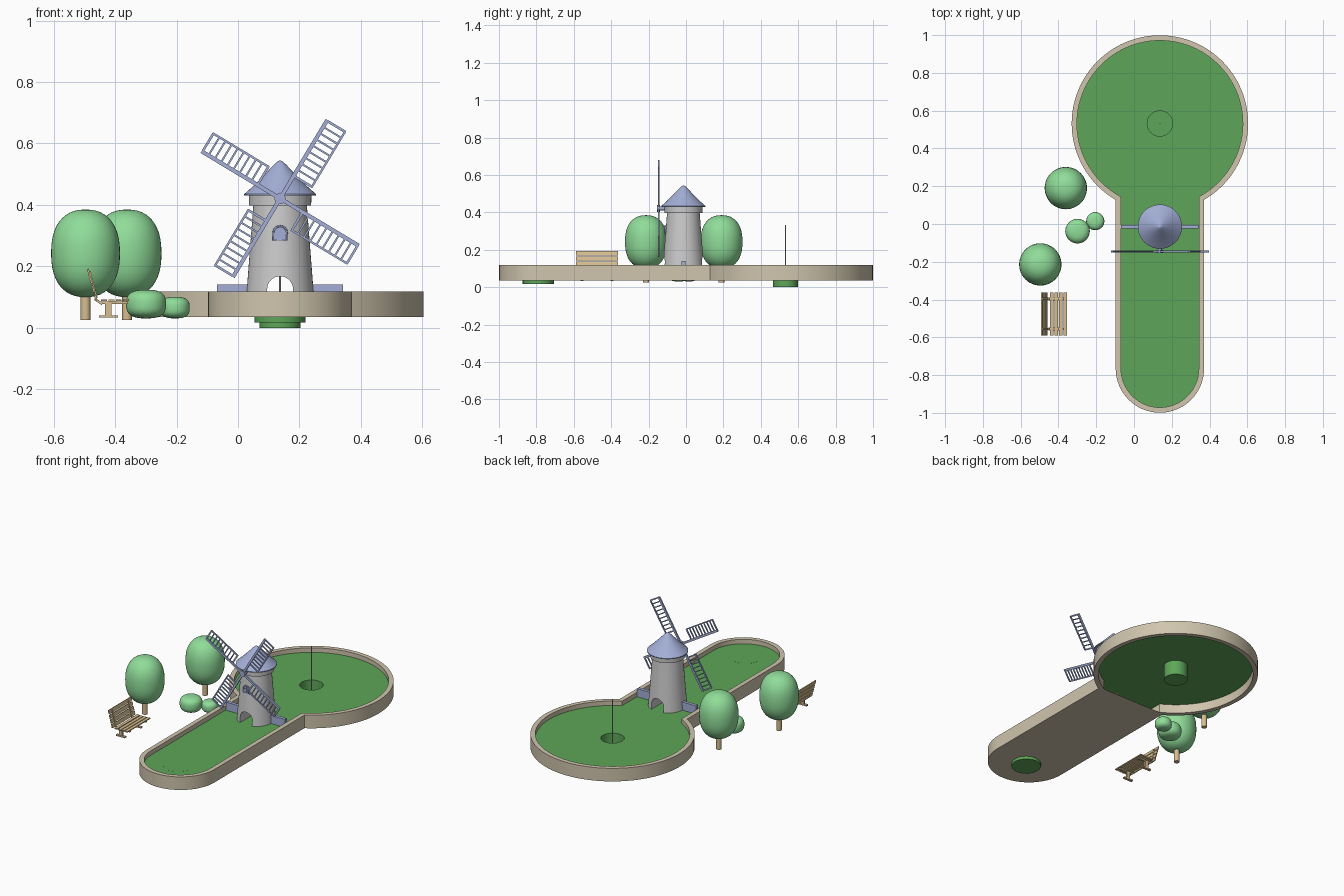
import bpy, bmesh, math
from math import sin, cos, pi, sqrt, radians
from mathutils import Matrix, Vector

if "Cube" in bpy.data.objects:
    bpy.data.objects.remove(bpy.data.objects["Cube"])

def material(name, r, g, b):
    m = bpy.data.materials.new(name)
    m.diffuse_color = (r, g, b, 1)
    m.use_nodes = True
    m.node_tree.nodes["Principled BSDF"].inputs["Base Color"].default_value = m.diffuse_color
    return m

TURF = material("turf", .11, .38, .10)
STONE = material("stone", .63, .56, .42)
LEAF = material("leaf", .28, .72, .32)
BLUE = material("blue_paint", .37, .43, .68)
WOOD = material("wood", .68, .51, .28)
CX, CUP_Y, TEE_Y, MILL_Y = .137, .532, -.79, -.014
BASE, TURF_Z, RIM = .036, .09, .118

def finish(name, bm, mat=None, smooth=35):
    me = bpy.data.meshes.new(name)
    bm.to_mesh(me)
    bm.free()
    ob = bpy.data.objects.new(name, me)
    bpy.context.collection.objects.link(ob)
    if mat:
        me.materials.append(mat)
    bpy.ops.object.select_all(action='DESELECT')
    ob.select_set(True)
    bpy.context.view_layer.objects.active = ob
    if smooth:
        bpy.ops.object.shade_smooth_by_angle(angle=radians(smooth))
    return ob

def bridge(bm, a, b):
    for i in range(len(a)):
        j = (i + 1) % len(a)
        bm.faces.new((a[i], a[j], b[j], b[i]))

def lathe(name, profile, loc, mat=None, seg=48, caps=(True, True)):
    """Revolve (radius, z) points, listed bottom to top, about z."""
    bm = bmesh.new()
    rings = [[bm.verts.new((loc[0] + r * cos(2 * pi * k / seg),
                            loc[1] + r * sin(2 * pi * k / seg), z))
              for k in range(seg)] for r, z in profile]
    for a, b in zip(rings, rings[1:]):
        bridge(bm, a, b)
    if caps[0]:
        bm.faces.new(rings[0][::-1])
    if caps[1]:
        bm.faces.new(rings[-1])
    return finish(name, bm, mat)

def boxes(name, parts, mat, world=Matrix()):
    """Several boxes in one mesh; each part is (centre, size, tilt about y)."""
    bm = bmesh.new()
    for c, s, tilt in parts:
        m = world @ Matrix.Translation(c) @ Matrix.Rotation(tilt, 4, 'Y') @ Matrix.Diagonal((*s, 1))
        bmesh.ops.create_cube(bm, size=1, matrix=m)
    return finish(name, bm, mat, 0)

def prism(name, outline, y0, y1, mat=None):
    bm = bmesh.new()
    a = [bm.verts.new((x, y0, z)) for x, z in outline]
    b = [bm.verts.new((x, y1, z)) for x, z in outline]
    bridge(bm, a, b)
    bm.faces.new(a[::-1])
    bm.faces.new(b)
    bmesh.ops.recalc_face_normals(bm, faces=bm.faces)
    return finish(name, bm, mat)

def arch(half, z0, spring, rise, n=16):
    return [(CX - half, z0), (CX + half, z0)] + [
        (CX + half * cos(pi * k / n), spring + rise * sin(pi * k / n)) for k in range(n + 1)]

def lane_end(w, n=32):
    return [(CX - w * cos(pi * k / n), -.765 - w * sin(pi * k / n)) for k in range(n + 1)]

def keyhole(R, w, n=80):
    a0 = -pi / 2 + math.asin(w / R)
    sweep = 3 * pi / 2 - math.asin(w / R) - a0
    return [(CX + R * cos(a0 + sweep * k / n), CUP_Y + R * sin(a0 + sweep * k / n))
            for k in range(n + 1)] + lane_end(w)

# course border wall
bm = bmesh.new()
loops = [[bm.verts.new((x, y, z)) for x, y in keyhole(R, w)]
         for R, w, z in ((.467, .234, BASE), (.467, .234, RIM), (.439, .206, RIM), (.439, .206, BASE))]
for i in range(4):
    bridge(bm, loops[i], loops[(i + 1) % 4])
bmesh.ops.recalc_face_normals(bm, faces=bm.faces)
finish("course_border", bm, STONE)

# putting surface with cup opening
bm = bmesh.new()
edges = []
ring = [(CX + .067 * cos(2 * pi * k / 48), CUP_Y + .067 * sin(2 * pi * k / 48)) for k in range(48)]
for pts in (keyhole(.439, .206), ring):
    vs = [bm.verts.new((x, y, TURF_Z)) for x, y in pts]
    edges += [bm.edges.new((vs[i], vs[(i + 1) % len(vs)])) for i in range(len(vs))]
bmesh.ops.triangle_fill(bm, edges=edges, use_beauty=True)
for f in bm.faces:
    f.normal_update()
    if f.normal.z < 0:
        f.normal_flip()
finish("putting_surface", bm, TURF, 0)

# underside of the lane
bm = bmesh.new()
under = lane_end(.206) + [(CX + .206, .143), (CX - .206, .143)]
bm.faces.new([bm.verts.new((x, y, BASE)) for x, y in reversed(under)])
finish("lane_underside", bm, STONE, 0)

# cup, tee pad and pole
lathe("cup", [(.067, 0), (.067, TURF_Z)], (CX, CUP_Y), TURF, caps=(True, False))
lathe("tee_pad", [(.083, .018), (.083, TURF_Z + .0005)], (CX, TEE_Y), TURF)
lathe("flag_pole", [(.003, .001), (.003, .332)], (CX, CUP_Y), None, 12)

# windmill tower with a tunnel for the ball
mill = (CX, MILL_Y)
tower = lathe("tower", [(.111, TURF_Z), (.087, .40)], mill)
cutter = prism("tunnel_cutter", arch(.042, .05, .126, .042), -.3, .3)
cutter.hide_render = True
mod = tower.modifiers.new("tunnel", 'BOOLEAN')
mod.object, mod.operation, mod.solver = cutter, 'DIFFERENCE', 'EXACT'
bpy.ops.object.select_all(action='DESELECT')
bpy.context.view_layer.objects.active = tower
tower.select_set(True)
bpy.ops.object.modifier_apply(modifier="tunnel")
bpy.data.objects.remove(cutter)
bpy.ops.object.shade_smooth_by_angle(angle=radians(35))
lathe("tower_collar", [(.101, .398), (.102, .432)], mill)
lathe("roof", [(.117, .43), (.117, .435), (.09, .459), (.055, .494), (.02, .531),
               (.009, .541), (.001, .545)], mill, BLUE)

# side barriers beside the tower
boxes("side_barriers", [((CX + s * .15, MILL_Y, .115), (.11, .02, .052), 0) for s in (-1, 1)], BLUE)

# arched window
prism("window_pane", arch(.021, .286, .309, .021), -.111, -.09, BLUE)
curve = bpy.data.curves.new("window_frame", 'CURVE')
curve.dimensions = '3D'
curve.bevel_depth = .003
outline = arch(.022, .286, .309, .022)
sp = curve.splines.new('POLY')
sp.points.add(len(outline) - 1)
for p, (x, z) in zip(sp.points, outline):
    p.co = (x, -.112, z, 1)
sp.use_cyclic_u = True
curve.materials.append(BLUE)
bpy.context.collection.objects.link(bpy.data.objects.new("window_frame", curve))
boxes("window_bars", [((CX, -.112, .307), (.004, .006, .044), 0),
                      ((CX, -.112, .308), (.044, .006, .004), 0)], BLUE)

# sails: spar on one edge, ladder frame on the clockwise side
HUB = Vector((CX, -.146, .421))
parts = [((.149, 0, 0), (.298, .009, .013), 0), ((.19, 0, -.069), (.215, .007, .007), 0)]
parts += [((.086 + .209 * k / 9, 0, -.036), (.006 if 0 < k < 9 else .008, .006, .066), 0) for k in range(10)]
for i in range(4):
    spin = Matrix.Translation(HUB) @ Matrix.Rotation(-radians(59 + 90 * i), 4, 'Y')
    boxes("sail_%d" % (i + 1), parts, BLUE, spin)
for name, r, y0, y1 in (("hub", .018, -.154, -.138), ("sail_shaft", .01, -.15, -.09)):
    prism(name, [(HUB.x + r * cos(2 * pi * k / 24), HUB.z + r * sin(2 * pi * k / 24))
                 for k in range(24)], y0, y1, BLUE)

# trees and bushes: revolved rounded-square profiles
def blob(name, x, y, r, z0, z1, power):
    prof, n, e = [], 24, 2 / power
    for k in range(n + 1):
        t = -pi / 2 + pi * k / n
        prof.append((max(r * max(cos(t), 0) ** e, .0005),
                     (z0 + z1) / 2 + (z1 - z0) / 2 * math.copysign(abs(sin(t)) ** e, t)))
    lathe(name, prof, (x, y), LEAF)

for i, (x, y) in enumerate(((-.496, -.214), (-.361, .19))):
    lathe("tree_trunk_%d" % (i + 1), [(.016, .026), (.016, .14)], (x, y), WOOD, 24)
    blob("tree_crown_%d" % (i + 1), x, y, .112, .10, .385, 2.35)
blob("bush_1", -.299, -.038, .065, .031, .124, 2.8)
blob("bush_2", -.205, .015, .048, .031, .101, 2.8)

# bench facing +x
BY, BL = -.476, .226
back_tilt = math.atan2(-.026, .10)
seat = [((-.436 + .024 * k, BY, .089 + .001 * abs(k - 1)), (.019, BL, .006), 0) for k in range(4)]
back = [((-.463 - .0075 * k, BY, .099 + .0272 * k), (.006, BL, .023), back_tilt) for k in range(4)]
boxes("bench_seat", seat, WOOD)
boxes("bench_back", back, WOOD)
for s, side in ((-1, "left"), (1, "right")):
    y = BY + s * .08
    boxes("bench_leg_" + side, [
        ((-.422, y, .06), (.022, .012, .044), 0),
        ((-.422, y, .037), (.062, .016, .008), 0),
        ((-.403, y, .082), (.09, .012, .008), 0),
        ((-.454, y, .086), (.03, .012, .008), radians(35)),
        ((-.471, y, .14), (.006, .012, .09), back_tilt)], WOOD)
